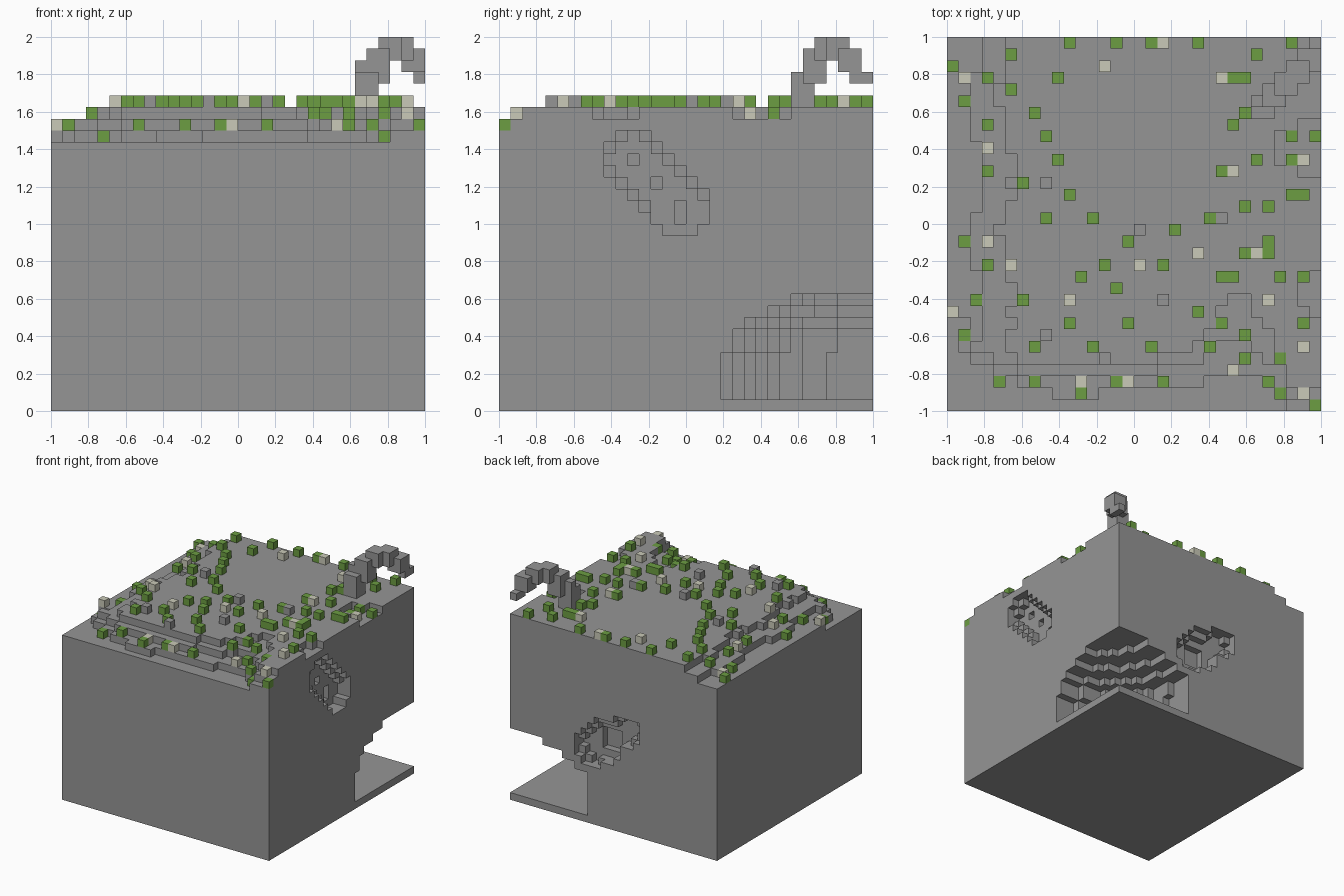
import bpy
import math

N = 32             # cells along each side
CELL = 2 / N       # cell size

if "Cube" in bpy.data.objects:
    bpy.data.objects.remove(bpy.data.objects["Cube"])


def material(name, rgb):
    mat = bpy.data.materials.new(name)
    mat.use_nodes = True
    colour = (*rgb, 1)
    mat.diffuse_color = colour
    mat.node_tree.nodes["Principled BSDF"].inputs["Base Color"].default_value = colour
    return mat


STONE = material("stone_grey", (0.3, 0.3, 0.3))
GREEN = material("leaf_green", (0.15, 0.34, 0.055))
PALE = material("pale_stone", (0.59, 0.59, 0.48))


# The four corners of a unit face, found from its axis and direction
def face_corners(cell, axis, sign):
    u, v = (axis + 1) % 3, (axis + 2) % 3
    loop = [(0, 0), (1, 0), (1, 1), (0, 1)]
    if sign < 0:
        loop.reverse()
    corners = []
    for du, dv in loop:
        p = list(cell)
        p[axis] += sign > 0
        p[u] += du
        p[v] += dv
        corners.append(tuple(p))
    return corners


# Skin a set of cells with only its outward faces
def block_mesh(name, cells, mat):
    index, faces = {}, []
    for cell in sorted(cells):
        for axis in range(3):
            for sign in (-1, 1):
                near = list(cell)
                near[axis] += sign
                if tuple(near) not in cells:
                    faces.append([index.setdefault(c, len(index))
                                  for c in face_corners(cell, axis, sign)])
    verts = [(x * CELL - 1, y * CELL - 1, z * CELL) for x, y, z in index]
    mesh = bpy.data.meshes.new(name)
    mesh.from_pydata(verts, [], faces)
    mesh.materials.append(mat)
    obj = bpy.data.objects.new(name, mesh)
    bpy.context.collection.objects.link(obj)


def box(low, high):
    return {(x, y, z) for x in range(low[0], high[0])
            for y in range(low[1], high[1]) for z in range(low[2], high[2])}


# Ground height: terraces falling to the left and front, a gully at the front
# right, and dips on the far edge
def ground(i, j):
    wobble = 0.7 * math.sin(j * 0.55) + 0.3 * math.sin(j * 1.7)
    left = i + wobble * 0.8
    front = j + 0.4 * math.sin(i * 0.4 - 2.6)
    gully = math.exp(-((i - 24.5) / 3) ** 2)
    if i >= 29:
        front, gully = j + 1.8, 0
    if i < 7 and j < 7:      # rounded corner
        front -= max(0, 3 - i * 0.5)
    from_left = 23 + (left >= 0.8 or j >= 8) + (left >= 2) + (left >= 4.6)
    from_front = (23 + (front >= 1.3 + 1.5 * gully) + (front >= 2.6 + 3.4 * gully)
                  + (front >= 3.6 + 6 * gully))
    h = min(from_left, from_front)
    for cy, rx, ry in ((10, 3, 2), (22.5, 5, 2.3)):
        if ((i - N) / rx) ** 2 + ((j + 0.5 - cy) / ry) ** 2 < 1:
            h = min(h, 25)
    return h


# Hollow in the lower corner: quarter ellipses that shrink towards the roof
def in_corner_cave(x, y, z):
    layer = int(z)
    if not 1 <= layer <= 9:
        return False
    a = {7: 10, 8: 8, 9: 5}.get(layer, 12)
    b = {5: 12, 6: 12, 7: 11, 8: 9, 9: 7}.get(layer, 13)
    return ((N - x) / a) ** 2 + ((N - y) / b) ** 2 < 1


# Small burrows as overlapping balls: centre and radius
BURROWS = [
    ((32, 11.5, 21.5), 2.6), ((32, 13.4, 19.6), 2.6), ((32, 15.5, 17.2), 2.6),
    ((19.8, 32, 10.3), 2.4), ((17.5, 32, 11.8), 3), ((14.2, 32, 14.2), 2.3),
]


def hollow(cell):
    p = [c + 0.5 for c in cell]
    return in_corner_cave(*p) or any(math.dist(p, c) < r for c, r in BURROWS)


terrain = {(i, j, k) for i in range(N) for j in range(N) for k in range(ground(i, j))}
terrain = {c for c in terrain if not hollow(c)}
block_mesh("terrain", terrain, STONE)

# Curled stone arch rising from the back corner
arch = set()
for low, high in (
    ((26, 25, 26), (28, 27, 29)), ((26, 26, 29), (28, 27, 30)),
    ((27, 26, 28), (29, 28, 31)), ((28, 27, 30), (30, 29, 32)),
    ((29, 28, 30), (31, 30, 32)), ((30, 29, 29), (32, 31, 31)),
    ((31, 30, 28), (32, 32, 29)),
):
    arch |= box(low, high)
block_mesh("stone_arch", arch, STONE)


# Loose cubes resting on the ground, given as the columns used in each row
def scatter(name, rows, mat):
    block_mesh(name, {(i, j, ground(i, j)) for j, cols in rows.items() for i in cols}, mat)


scatter("shrubs", {
    31: (10, 14, 17, 21, 29), 30: (5, 26), 29: (0,), 28: (3, 9, 24, 25, 28),
    27: (5,), 26: (1,), 25: (7, 25), 24: (3, 24), 23: (8, 29, 31),
    21: (9, 26, 29), 20: (3, 23), 19: (6,), 18: (10, 29, 30), 17: (25, 27),
    16: (8, 12, 22), 15: (19,), 14: (1, 15, 27), 13: (25, 27), 12: (3, 13, 18),
    11: (11, 23, 24, 28, 30), 10: (14,), 9: (2, 6), 8: (21,),
    7: (10, 15, 23, 30), 6: (1, 25), 5: (7, 12, 17, 22), 4: (25, 28),
    2: (4, 7, 14, 18, 27), 1: (11, 28), 0: (31,),
}, GREEN)

scatter("pale_stones", {
    31: (18,), 29: (13,), 28: (1, 23), 22: (3,), 21: (30,), 20: (24,), 14: (3,),
    13: (21, 26), 12: (5, 16), 9: (10, 27), 8: (0,), 5: (30,), 3: (24,),
    2: (11, 15), 1: (30,),
}, PALE)

scatter("loose_rocks", {19: (8,), 16: (23,), 15: (16,), 9: (18,), 6: (8,), 4: (13,)}, STONE)
